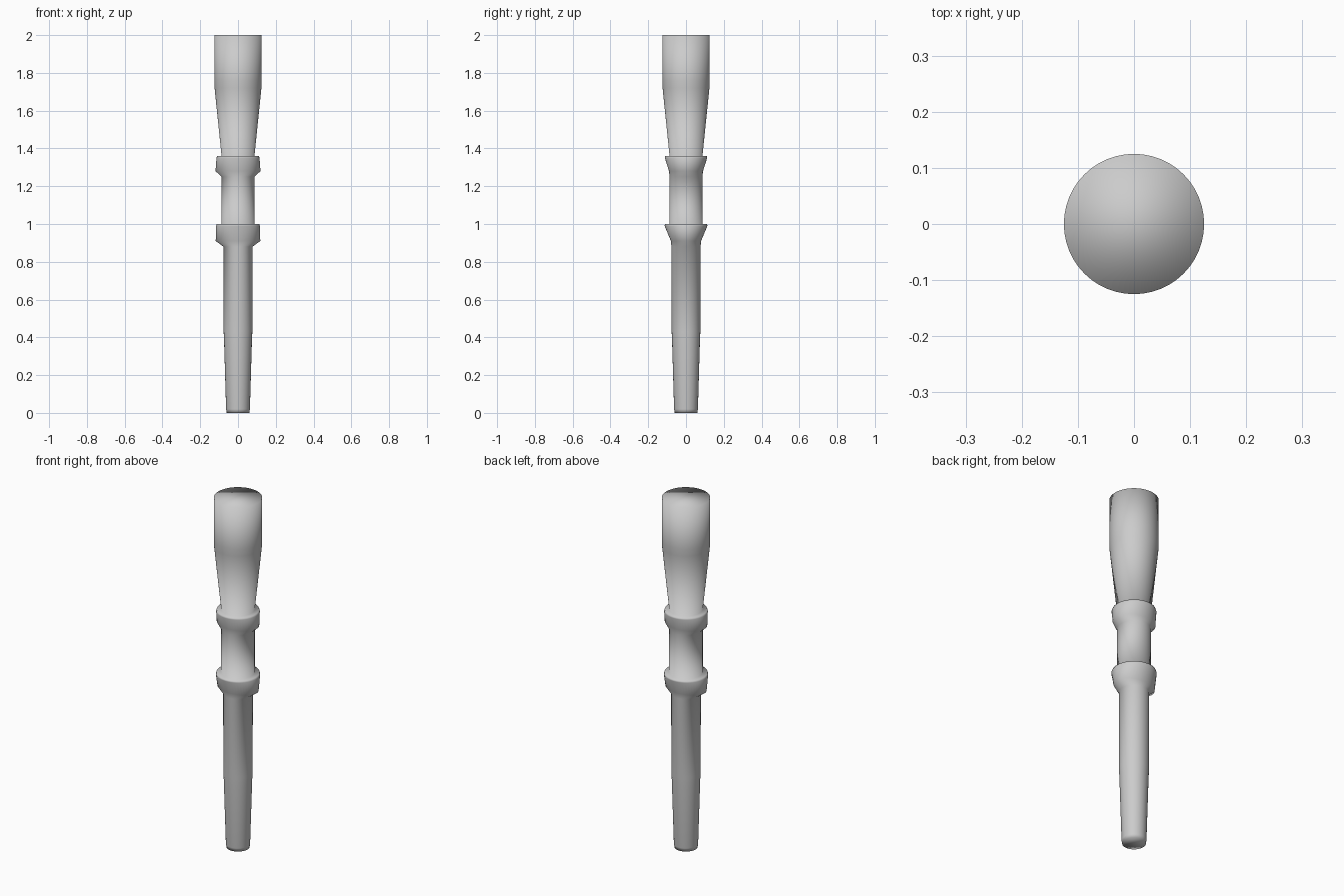
import bpy, bmesh, math

if "Cube" in bpy.data.objects:
    bpy.data.objects.remove(bpy.data.objects["Cube"])

SIDES = 48


def lathe(name, rings):
    """Skin a stack of elliptical rings (z, x radius, y radius) and cap both ends."""
    bm = bmesh.new()
    loops = []
    for z, rx, ry in rings:
        loops.append([bm.verts.new((rx * math.cos(2 * math.pi * i / SIDES),
                                    ry * math.sin(2 * math.pi * i / SIDES), z))
                      for i in range(SIDES)])
    for a, b in zip(loops, loops[1:]):
        for i in range(SIDES):
            j = (i + 1) % SIDES
            bm.faces.new((a[i], a[j], b[j], b[i]))
    bm.faces.new(loops[0][::-1])
    bm.faces.new(loops[-1])
    for f in bm.faces:
        f.smooth = True
    mesh = bpy.data.meshes.new(name)
    bm.to_mesh(mesh)
    bm.free()
    obj = bpy.data.objects.new(name, mesh)
    bpy.context.collection.objects.link(obj)
    return obj


# One continuous turned pole; the collars' lower rims are oval, wide in x only
lathe("turned_pole", [
    # tapered foot and shaft
    (0.0, 0.060, 0.060),
    (0.02, 0.063, 0.063),
    (0.39, 0.074, 0.074),
    (0.43, 0.076, 0.076),
    (0.88, 0.077, 0.077),
    # lower collar
    (0.91, 0.118, 0.080),
    (0.99, 0.116, 0.113),
    (1.0, 0.112, 0.112),
    (1.0, 0.087, 0.087),
    # neck
    (1.25, 0.087, 0.087),
    # upper collar
    (1.28, 0.119, 0.090),
    (1.35, 0.114, 0.112),
    (1.36, 0.110, 0.110),
    (1.36, 0.087, 0.087),
    # flared head
    (1.72, 0.124, 0.124),
    (1.76, 0.125, 0.125),
    (2.0, 0.125, 0.125),
])
